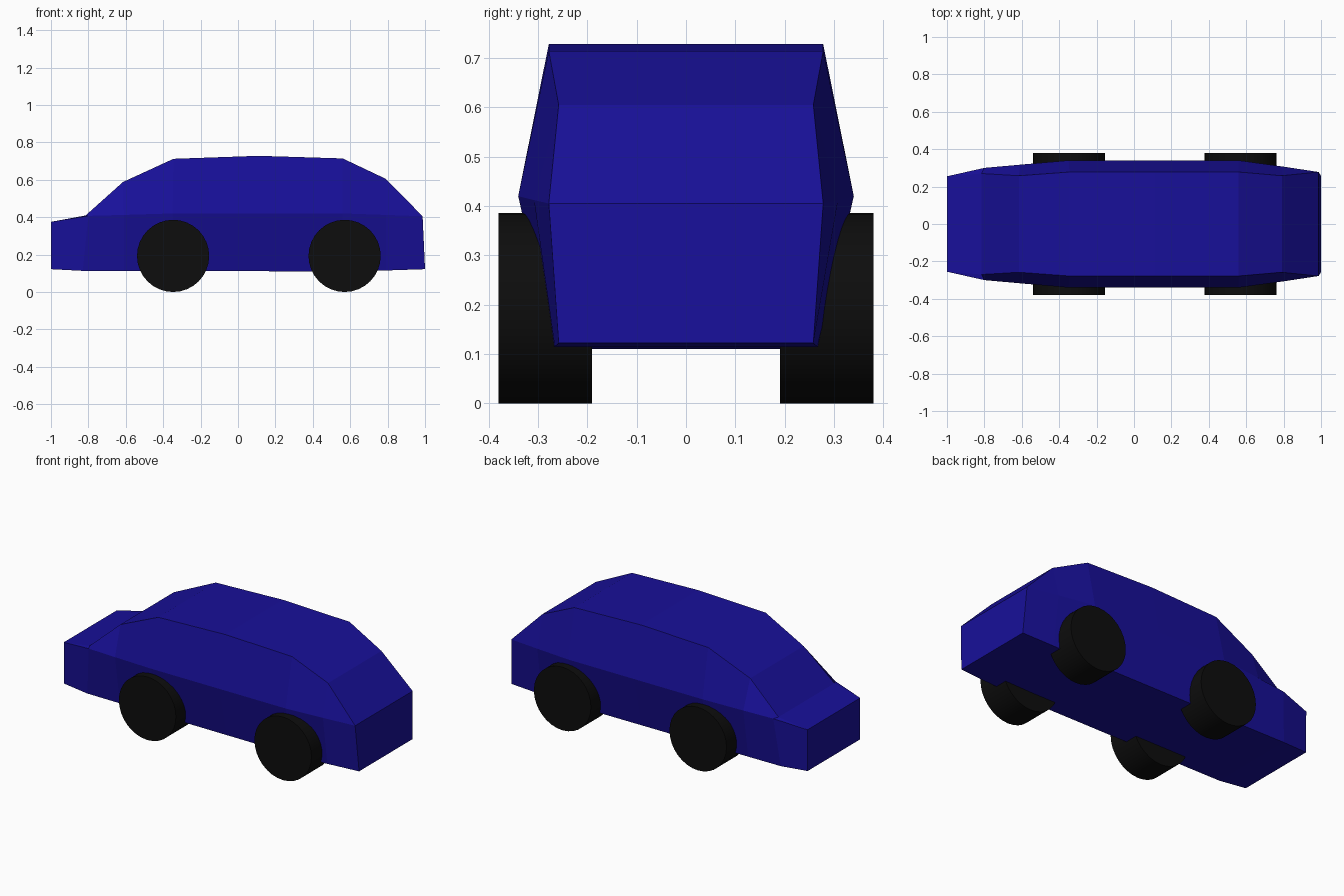
import bpy, bmesh, math

if "Cube" in bpy.data.objects:
    bpy.data.objects.remove(bpy.data.objects["Cube"])


def material(name, color):
    m = bpy.data.materials.new(name)
    m.diffuse_color = color
    m.use_nodes = True
    m.node_tree.nodes["Principled BSDF"].inputs["Base Color"].default_value = m.diffuse_color
    return m


blue = material("blue_paint", (0.009, 0.005, 0.32, 1))
black = material("black_rubber", (0.004, 0.004, 0.004, 1))

# Body stations, nose to tail: (x, half width, z) for sill, belt line and roof edge
stations = [
    ((-1.0, 0.253, 0.122), (-1.0, 0.255, 0.375), (-1.0, 0.255, 0.375)),
    ((-0.83, 0.27, 0.113), (-0.80, 0.30, 0.407), (-0.815, 0.27, 0.409)),
    ((-0.61, 0.27, 0.112), (-0.61, 0.317, 0.412), (-0.615, 0.258, 0.588)),
    ((-0.35, 0.27, 0.112), (-0.35, 0.34, 0.42), (-0.345, 0.278, 0.712)),
    ((0.11, 0.27, 0.111), (0.11, 0.34, 0.42), (0.11, 0.278, 0.728)),
    ((0.56, 0.27, 0.110), (0.56, 0.34, 0.42), (0.56, 0.278, 0.714)),
    ((0.79, 0.266, 0.115), (0.79, 0.308, 0.412), (0.79, 0.258, 0.605)),
    ((1.0, 0.258, 0.122), (0.987, 0.278, 0.405), (0.987, 0.278, 0.405)),
]
bm = bmesh.new()
rings = []
for s in stations:
    ring = [bm.verts.new((x, -y, z)) for x, y, z in s]
    ring += [bm.verts.new((x, y, z)) for x, y, z in reversed(s)]
    rings.append(ring)
for a, b in zip(rings, rings[1:]):
    for i in range(6):
        j = (i + 1) % 6
        bm.faces.new((a[i], a[j], b[j], b[i]))
bm.faces.new(rings[0])
bm.faces.new(rings[-1])
bmesh.ops.remove_doubles(bm, verts=bm.verts, dist=0.001)
bmesh.ops.recalc_face_normals(bm, faces=bm.faces)
mesh = bpy.data.meshes.new("car_body")
bm.to_mesh(mesh)
bm.free()
mesh.materials.append(blue)
body = bpy.data.objects.new("car_body", mesh)
bpy.context.collection.objects.link(body)

# Wheels
for end, x in (("front", -0.347), ("rear", 0.57)):
    for side, sy in (("right", -1), ("left", 1)):
        bpy.ops.mesh.primitive_cylinder_add(
            vertices=32, radius=0.193, depth=0.19,
            location=(x, sy * 0.285, 0.193), rotation=(math.pi / 2, 0, 0))
        wheel = bpy.context.object
        wheel.name = f"{end}_{side}_wheel"
        wheel.data.materials.append(black)
        bpy.ops.object.shade_smooth_by_angle(angle=math.radians(30))
